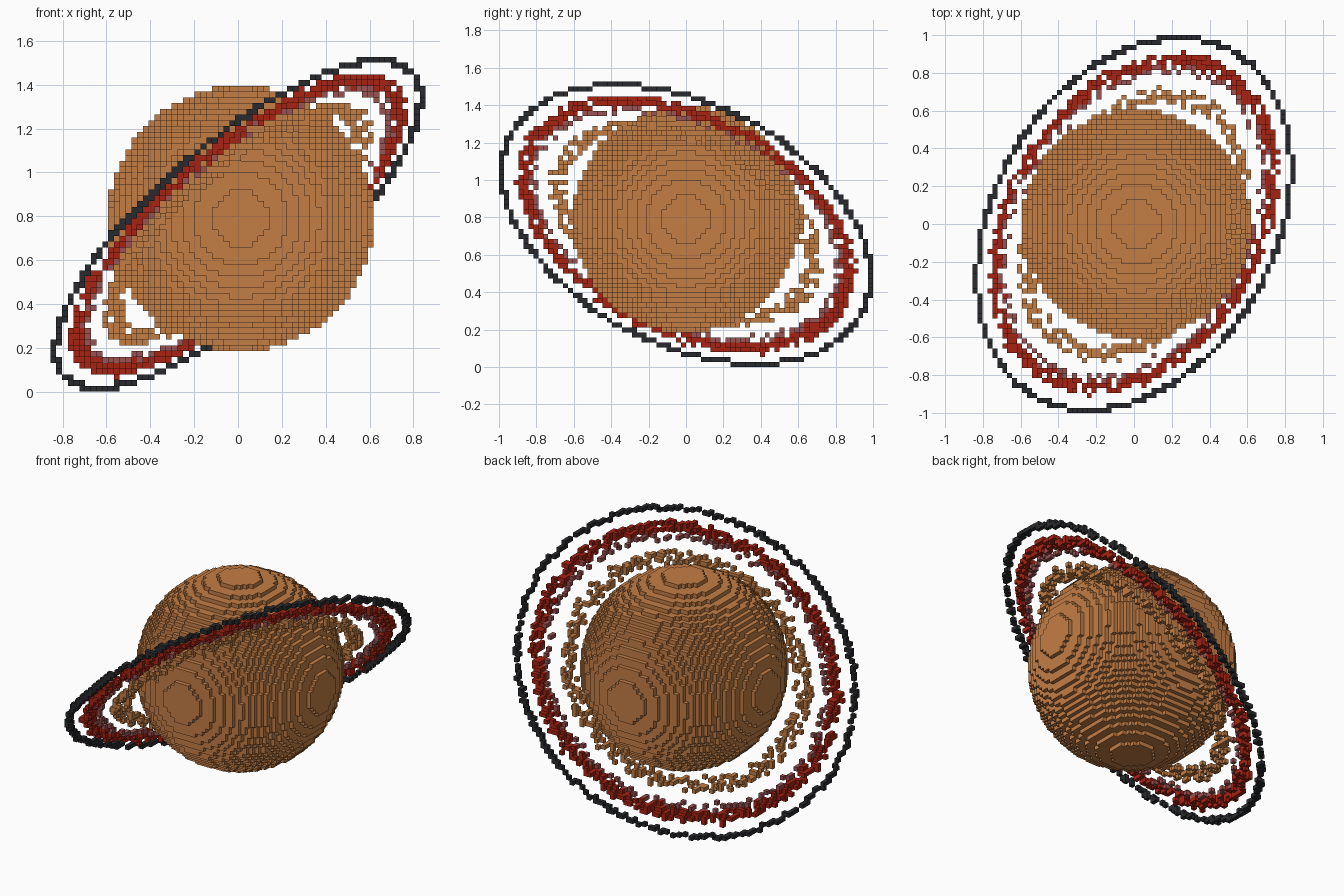
import bpy, bmesh, math, random
from mathutils import Vector, Matrix

random.seed(4)
V = 2 / 76                      # edge of one block
RING_CENTRE = Vector((0.5, 0, 29))
TILT = Matrix.Rotation(math.radians(150), 3, 'Z') @ Matrix.Rotation(math.radians(45), 3, 'Y')

old = bpy.data.objects.get("Cube")
if old:
    bpy.data.objects.remove(old, do_unlink=True)


def material(name, rgb):
    m = bpy.data.materials.new(name)
    m.use_nodes = True
    m.diffuse_color = (*rgb, 1)
    bsdf = next(n for n in m.node_tree.nodes if n.type == 'BSDF_PRINCIPLED')
    bsdf.inputs["Base Color"].default_value = (*rgb, 1)
    bsdf.inputs["Roughness"].default_value = 0.9
    return m


def build_blocks(name, cells, mat):
    """Make one mesh from unit blocks, keeping only the exposed faces."""
    bm = bmesh.new()
    corners = {}

    def corner(p):
        if p not in corners:
            x, y, z = p
            corners[p] = bm.verts.new(((x - 0.5) * V, y * V, z * V))
        return corners[p]

    for cell in sorted(cells):
        for axis in range(3):
            for side in (0, 1):
                near = list(cell)
                near[axis] += 2 * side - 1
                if tuple(near) in cells:
                    continue
                u, w = (axis + 1) % 3, (axis + 2) % 3
                quad = []
                for a, b in ((0, 0), (1, 0), (1, 1), (0, 1)):
                    p = list(cell)
                    p[axis] += side
                    p[u] += a
                    p[w] += b
                    quad.append(corner(tuple(p)))
                bm.faces.new(quad if side else quad[::-1])
    mesh = bpy.data.meshes.new(name)
    bm.to_mesh(mesh)
    bm.free()
    mesh.materials.append(mat)
    obj = bpy.data.objects.new(name, mesh)
    bpy.context.collection.objects.link(obj)


def ring_cell(angle, radius, height=0):
    p = RING_CENTRE + TILT @ Vector((radius * math.cos(angle), radius * math.sin(angle), height))
    return tuple(math.floor(c) for c in p)


def scattered_ring(count, inner, outer, jitter):
    """Blocks strewn evenly round a tilted band."""
    return {ring_cell(math.tau * i / count, random.uniform(inner, outer),
                      random.uniform(-jitter, jitter)) for i in range(count)}


tan = material("tan", (0.55, 0.21, 0.06))
red = material("deep red", (0.38, 0.016, 0.006))
rose = material("dusty rose", (0.33, 0.085, 0.085))
black = material("charcoal", (0.022, 0.023, 0.026))

# Planet: blocks whose centres lie inside a ball
R = 23
ball_centre = Vector((1, 0, 30))
planet = set()
for x in range(-R, R):
    for y in range(-R, R):
        for z in range(-R, R):
            if (Vector((x, y, z)) + Vector((0.5, 0.5, 0.5))).length <= R:
                planet.add(tuple(int(c) for c in Vector((x, y, z)) + ball_centre))
build_blocks("planet", planet, tan)

# Rings, from the planet outwards
inner_ring = scattered_ring(430, 26, 29.3, 0.5) - planet
red_ring = scattered_ring(680, 34, 36.6, 0.5)
rose_ring = scattered_ring(150, 32.3, 34, 0.4) - red_ring
outer_ring = {ring_cell(math.tau * i / 360, 40) for i in range(360)}
build_blocks("inner_ring", inner_ring, tan)
build_blocks("rose_ring", rose_ring, rose)
build_blocks("red_ring", red_ring, red)
build_blocks("outer_ring", outer_ring, black)
